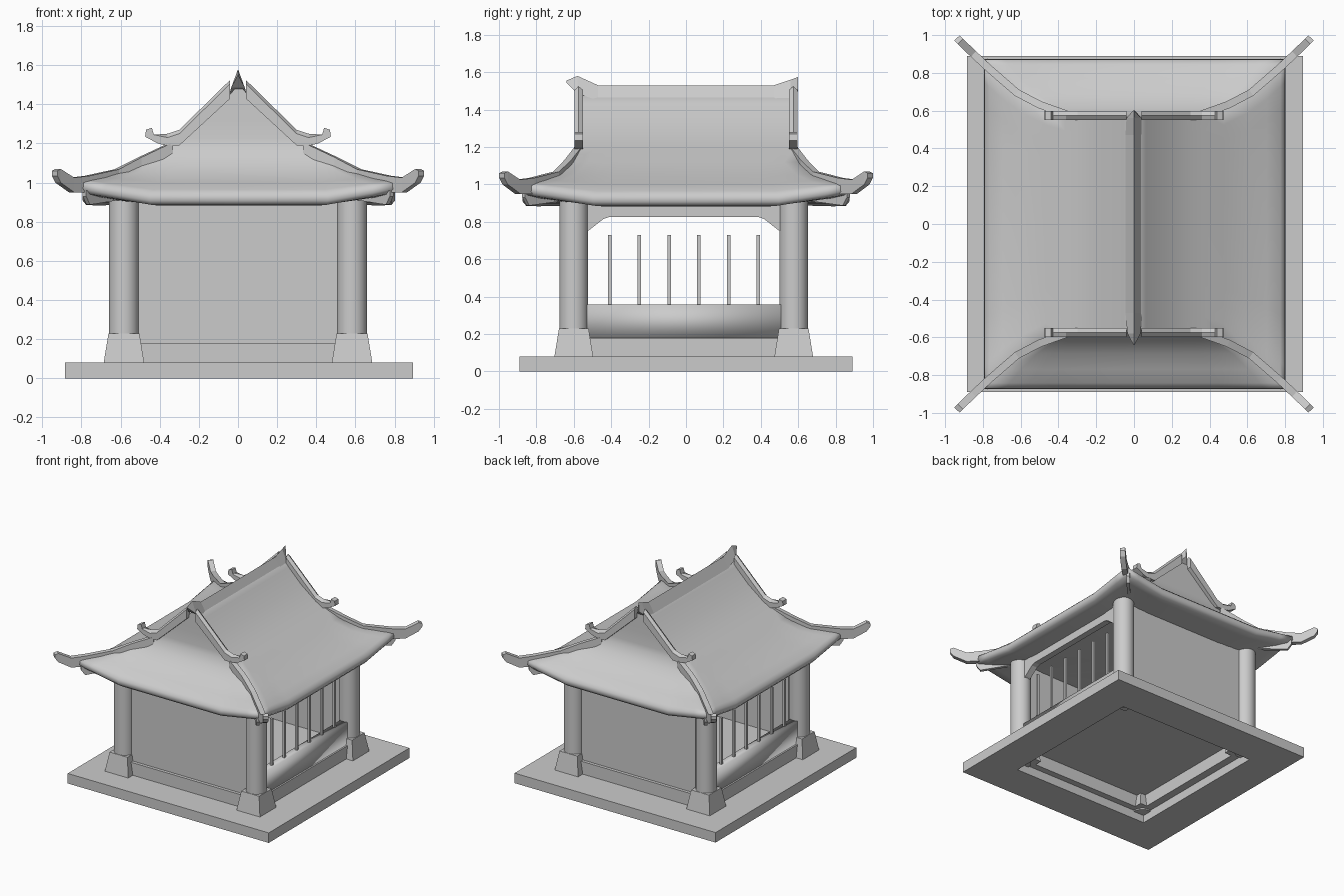
import bpy, bmesh, math
from mathutils import Vector

cube = bpy.data.objects.get("Cube")
if cube:
    bpy.data.objects.remove(cube, do_unlink=True)

grey = bpy.data.materials.new("plain grey")
grey.use_nodes = True
grey.diffuse_color = (0.6, 0.6, 0.6, 1)
grey.node_tree.nodes["Principled BSDF"].inputs["Base Color"].default_value = (0.6, 0.6, 0.6, 1)

CX, CY = 0, -0.012           # centre of the column square
HX, HY = 0.583, 0.588        # half distances between columns
SIDES = ((1, "left"), (-1, "right"))
ENDS = ((-1, "front"), (1, "back"))


def loft(name, sections, loop=False, smooth=None):
    """Skin a row of equal-length cross-sections, capped or joined end to end."""
    bm = bmesh.new()
    rows = [[bm.verts.new(p) for p in s] for s in sections]
    pairs = list(zip(rows, rows[1:])) + ([(rows[-1], rows[0])] if loop else [])
    n = len(rows[0])
    for a, b in pairs:
        for i in range(n):
            j = (i + 1) % n
            bm.faces.new((a[i], a[j], b[j], b[i]))
    if not loop:
        bm.faces.new(rows[0])
        bm.faces.new(rows[-1])
    bmesh.ops.recalc_face_normals(bm, faces=bm.faces)
    mesh = bpy.data.meshes.new(name)
    bm.to_mesh(mesh)
    bm.free()
    mesh.materials.append(grey)
    obj = bpy.data.objects.new(name, mesh)
    bpy.context.collection.objects.link(obj)
    if smooth:
        bpy.ops.object.select_all(action="DESELECT")
        obj.select_set(True)
        bpy.context.view_layer.objects.active = obj
        bpy.ops.object.shade_smooth_by_angle(angle=math.radians(smooth))


def rect(hx, hy, z, cx=0, cy=0):
    return [(cx + sx * hx, cy + sy * hy, z) for sx, sy in ((-1, -1), (1, -1), (1, 1), (-1, 1))]


def box(name, cx, cy, hx, hy, z0, z1, smooth=None):
    loft(name, [rect(hx, hy, z0, cx, cy), rect(hx, hy, z1, cx, cy)], smooth=smooth)


def circle(r, z, cx, cy, n=24):
    return [(cx + r * math.cos(2 * math.pi * i / n), cy + r * math.sin(2 * math.pi * i / n), z)
            for i in range(n)]


# Plinth frame with an open middle, and the floor above it
loft("plinth", [rect(hx, hx, z, 0.005) for hx, z in
                ((0.89, 0), (0.89, 0.08), (0.605, 0.08), (0.605, 0))], loop=True)
box("floor", CX, CY, HX, HY, 0.17, 0.18)

# Columns on tapered square feet
for sx, side in SIDES:
    for sy, end in ENDS:
        x, y = CX + sx * HX, CY + sy * HY
        loft(f"{end}_{side}_foot", [rect(0.105, 0.105, 0.07, x, y), rect(0.079, 0.079, 0.23, x, y)])
        loft(f"{end}_{side}_column", [circle(0.077, 0.06, x, y), circle(0.077, 0.93, x, y)], smooth=40)

# Solid walls and sills at the front and back
for sy, end in ENDS:
    y = CY + sy * HY
    box(f"{end}_sill", CX, y, HX, 0.045, 0.07, 0.18)
    box(f"{end}_wall", CX, y, HX, 0.02, 0.18, 0.9)

# Open sides: sill, softly shaded low wall, bars and bracketed lintel
for sx, side in SIDES:
    x = CX + sx * HX
    box(f"{side}_sill", x, CY, 0.045, HY, 0.07, 0.18)
    box(f"{side}_low_wall", x, CY, 0.032, HY - 0.068, 0.18, 0.357, smooth=180)
    for i in range(6):
        box(f"{side}_bar_{i + 1}", x, -0.408 + 0.159 * i, 0.009, 0.009, 0.34, 0.73)
    lintel = [(-0.53, 0.9), (-0.53, 0.74), (-0.5, 0.76), (-0.43, 0.815), (-0.4, 0.825)]
    lintel += [(-y, z) for y, z in reversed(lintel)]
    loft(f"{side}_lintel", [[(x + dx, CY + y, z) for y, z in lintel] for dx in (-0.025, 0.025)])


# Curved hip-and-gable roof skinned from rings with lifted corners
def roof_ring(hx, hy, z, rise):
    steps = [-1, -0.86, -0.72, -0.57, 0, 0.57, 0.72, 0.86]
    ring = [(t * hx, -hy, t) for t in steps] + [(hx, t * hy, t) for t in steps]
    ring += [(-x, -y, t) for x, y, t in ring]
    return [(x + 0.004, y, z + rise * max(0, abs(t) - 0.57) / 0.43) for x, y, t in ring]


loft("roof", [roof_ring(*r) for r in (
    (0.5, 0.53, 0.89, 0), (0.72, 0.79, 0.883, 0.045), (0.78, 0.855, 0.886, 0.058),
    (0.798, 0.873, 0.908, 0.06), (0.796, 0.87, 0.94, 0.06), (0.77, 0.842, 0.965, 0.045),
    (0.7, 0.77, 1.0, 0.028), (0.6, 0.685, 1.045, 0.012), (0.47, 0.61, 1.12, 0),
    (0.37, 0.575, 1.185, 0), (0.3, 0.568, 1.225, 0), (0.17, 0.565, 1.325, 0),
    (0.06, 0.563, 1.435, 0), (0.01, 0.562, 1.49, 0))], smooth=62)

# Top ridge: triangular section with raised, pointed ends
ridge = [(-0.64, 0.003, 1.545, 1.555), (-0.58, 0.035, 1.485, 1.58), (-0.47, 0.045, 1.45, 1.53),
         (0.47, 0.045, 1.45, 1.53), (0.56, 0.04, 1.46, 1.56), (0.6, 0.006, 1.5, 1.575)]
loft("top_ridge", [[(-w, y, lo), (w, y, lo), (0, y, hi)] for y, w, lo, hi in ridge])

# Gable bands with hooked ends and a peaked crest, corner ridges, corner rafters
band = [(0.04, 1.43), (0.04, 1.525), (0.3, 1.27), (0.36, 1.25), (0.43, 1.245), (0.44, 1.28),
        (0.47, 1.27), (0.475, 1.235), (0.41, 1.2), (0.37, 1.19), (0.3, 1.19)]
band_edge = [(x, z - 0.02 if i in (1, 2, 3) else z) for i, (x, z) in enumerate(band)]
band_rows = ((0.55, band_edge), (0.574, band), (0.597, band_edge))
corner = [(0.34, 0.574, 1.12, 1.205), (0.5, 0.632, 1.06, 1.13), (0.62, 0.695, 1.0, 1.068),
          (0.77, 0.825, 0.95, 1.035), (0.85, 0.9, 0.95, 1.025), (0.92, 0.967, 1.0, 1.07),
          (0.937, 0.985, 1.035, 1.06)]
rafter = [(0.62, 0.68, 0.91, 0.96), (0.765, 0.845, 0.887, 0.96), (0.785, 0.868, 0.93, 0.96)]


def beam(name, path, half, sx, sy):
    """Upright rectangular bar along a path, mirrored into one quarter."""
    rows = []
    for i, (x, y, lo, hi) in enumerate(path):
        a, b = path[max(i - 1, 0)], path[min(i + 1, len(path) - 1)]
        d = Vector((b[0] - a[0], b[1] - a[1])).normalized() * half
        rows.append([(sx * (x + s * d.y), sy * (y - s * d.x), z)
                     for s, z in ((-1, lo), (1, lo), (1, hi), (-1, hi))])
    loft(name, rows)


for sx, side in SIDES:
    for sy, end in ENDS:
        loft(f"{end}_{side}_gable_band", [[(sx * x, sy * y, z) for x, z in row] for y, row in band_rows])
        beam(f"{end}_{side}_corner_ridge", corner, 0.02, sx, sy)
        beam(f"{end}_{side}_corner_rafter", rafter, 0.012, sx, sy)
